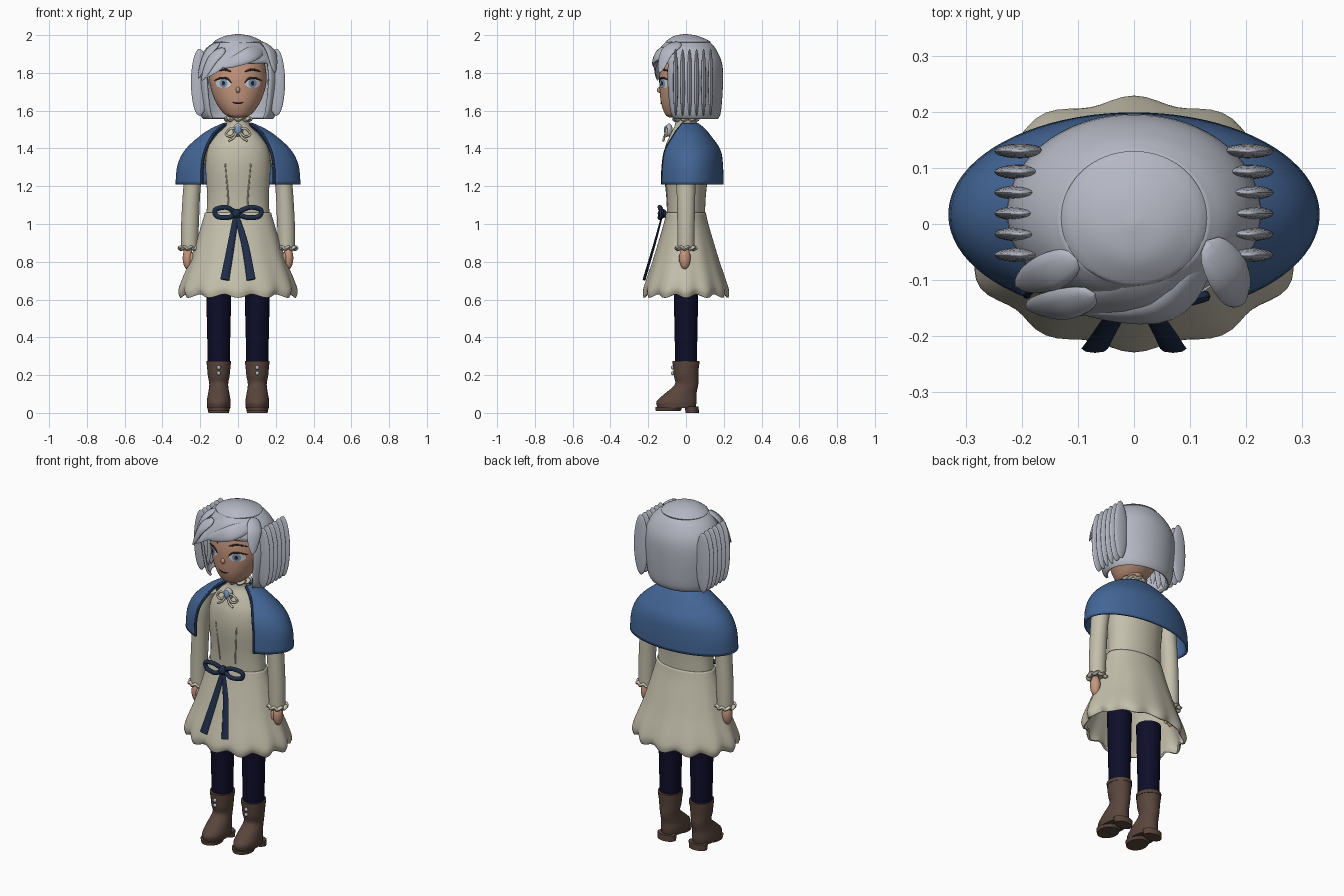
import bpy, bmesh
from math import sin, cos, pi, radians
from mathutils import Vector
from mathutils.bvhtree import BVHTree

if "Cube" in bpy.data.objects:
    bpy.data.objects.remove(bpy.data.objects["Cube"])


def material(name, *rgb):
    m = bpy.data.materials.new(name)
    m.use_nodes = True
    m.diffuse_color = (*rgb, 1)
    m.node_tree.nodes["Principled BSDF"].inputs["Base Color"].default_value = (*rgb, 1)
    return m


HAIR = material("silver hair", .46, .48, .55)
SKIN = material("skin", .56, .31, .21)
CREAM = material("cream cloth", .55, .52, .41)
BLUE = material("blue cape cloth", .055, .13, .3)
NAVY = material("navy tights", .004, .004, .022)
BROWN = material("brown leather", .1, .06, .045)
SASH = material("dark sash", .013, .026, .065)
WHITE = material("eye white", .7, .7, .72)
IRIS = material("blue grey", .2, .32, .5)
DARK = material("dark lash", .03, .015, .012)


def build(name, verts, faces, mat, thick=0):
    """Mesh object from computed geometry, smooth with sharp edges kept."""
    me = bpy.data.meshes.new(name)
    me.from_pydata([tuple(v) for v in verts], [], faces)
    bm = bmesh.new()
    bm.from_mesh(me)
    bmesh.ops.recalc_face_normals(bm, faces=bm.faces)
    bm.to_mesh(me)
    bm.free()
    me.shade_smooth()
    me.set_sharp_from_angle(angle=radians(50))
    me.materials.append(mat)
    ob = bpy.data.objects.new(name, me)
    bpy.context.collection.objects.link(ob)
    if thick:
        mod = ob.modifiers.new("thickness", "SOLIDIFY")
        mod.thickness, mod.offset = thick, 0
    return ob


def spline(rows, steps=4):
    """Catmull-Rom rows through the given tuples."""
    rows = [Vector(r) for r in rows]
    p = [rows[0]] + rows + [rows[-1]]
    out = []
    for a, b, c, d in zip(p, p[1:], p[2:], p[3:]):
        for t in (k / steps for k in range(steps)):
            out.append(b + (c - a) * t / 2 + (a * 2 - b * 5 + c * 4 - d) * t**2 / 2
                       + (b * 3 - a - c * 3 + d) * t**3 / 2)
    return out + [rows[-1]]


def ring_point(r, th):
    return Vector((r[3] + r[1] * sin(th), r[4] - r[2] * cos(th), r[0]))


def loft(name, rings, mat, n=48, caps="bt", warp=None, cut=None, thick=0):
    """Oval rings (z, rx, ry, cx, cy, half front opening in degrees)."""
    rings = spline([tuple(r) + (0,) * (6 - len(r)) for r in rings])
    gap = any(r[5] > 0 for r in rings)
    w = n + 1 if gap else n
    verts, faces = [], []
    for i, r in enumerate(rings):
        g = radians(r[5])
        for k in range(w):
            th = g + (2 * pi - 2 * g) * k / n
            p = ring_point(r, th)
            verts.append(warp(p, th, i / (len(rings) - 1)) if warp else p)
    for i in range(len(rings) - 1):
        for k in range(n):
            if cut and cut(2 * pi * (k + .5) / n, rings[i][0]):
                continue
            a, b = i * w + k, i * w + (k + 1) % w
            faces.append((a, b, b + w, a + w))
    if "b" in caps:
        faces.append(tuple(range(w)))
    if "t" in caps:
        faces.append(tuple(range(len(verts) - w, len(verts))))
    return build(name, verts, faces, mat, thick)


def ball(name, c, r, mat, seg=20):
    bm = bmesh.new()
    bmesh.ops.create_uvsphere(bm, u_segments=seg, v_segments=seg // 2 + 2, radius=1)
    verts = [Vector(c) + v.co * Vector(r) for v in bm.verts]
    faces = [[v.index for v in f.verts] for f in bm.faces]
    bm.free()
    return build(name, verts, faces, mat)


def ribbon(name, points, width, thick, mat, out=(0, -1, 0), shape=None, closed=False, steps=6, n=8):
    """Oval section swept along a curve; its broad side faces out."""
    path = spline(points, steps)
    if closed:
        path.pop()
    m, verts, faces = len(path), [], []
    for i, p in enumerate(path):
        u = i / (m - 1)
        nxt, prv = (path[(i + 1) % m], path[i - 1]) if closed else (path[min(i + 1, m - 1)], path[max(i - 1, 0)])
        tan = (nxt - prv).normalized()
        o = out(p) if callable(out) else Vector(out)
        side = tan.cross(o).normalized()
        nor = side.cross(tan)
        s = shape(u) if shape else 1
        for k in range(n):
            a = 2 * pi * k / n
            verts.append(p + side * width * s * cos(a) + nor * thick * max(s, .2) * sin(a))
    for i in range(m if closed else m - 1):
        for k in range(n):
            a, b, j = i * n, (i + 1) % m * n, (k + 1) % n
            faces.append((a + k, a + j, b + j, b + k))
    if not closed:
        faces += [tuple(range(n)), tuple(range((m - 1) * n, m * n))]
    return build(name, verts, faces, mat)


def ruffle(name, c, rx, ry, mat, waves=9):
    pts = []
    for k in range(waves * 4 + 1):
        a = 2 * pi * k / (waves * 4)
        f = 1 + .07 * cos(a * waves)
        pts.append((c[0] + rx * f * cos(a), c[1] + ry * f * sin(a), c[2] + .006 * sin(a * waves)))
    ribbon(name, pts, .012, .009, mat, (0, 0, 1), closed=True, steps=2)


def surface(ob):
    """Function giving the frontmost point of an object at x, z."""
    tree = BVHTree.FromPolygons([v.co for v in ob.data.vertices], [p.vertices[:] for p in ob.data.polygons])

    def hit(x, z, lift=0):
        p = tree.ray_cast(Vector((x, -1, z)), Vector((0, 1, 0)))[0]
        return p - Vector((0, lift, 0))
    return hit


def plate(name, x, z, rx, rz, mat, lift):
    verts, faces, n = [face(x, z, lift)], [], 24
    for f in (.5, 1):
        verts += [face(x + f * rx * cos(2 * pi * k / n), z + f * rz * sin(2 * pi * k / n), lift) for k in range(n)]
    for k in range(n):
        a, b = 1 + k, 1 + (k + 1) % n
        faces += [(0, a, b), (a, a + n, b + n, b)]
    build(name, verts, faces, mat)


# Head and face
head = loft("head", [(1.565, .03, .03, 0, -.06), (1.58, .07, .07, 0, -.04), (1.64, .115, .117, 0, -.015),
                     (1.72, .145, .135, 0, -.005), (1.8, .15, .14), (1.9, .12, .115), (1.95, .03, .03)], SKIN)
face = surface(head)
ball("nose", face(0, 1.71, -.002), (.012, .017, .016), SKIN)
taper = lambda u: .25 + .75 * sin(pi * u)
for s, side in ((-1, "right"), (1, "left")):
    x = s * .077
    plate(side + "_eye_white", x, 1.745, .04, .025, WHITE, .002)
    plate(side + "_iris", x, 1.745, .021, .025, IRIS, .004)
    plate(side + "_pupil", x, 1.745, .009, .012, DARK, .006)
    lash = [face(x + s * d, 1.745 + h, .004) for d, h in ((-.042, .002), (-.018, .025), (.018, .027), (.05, .013))]
    ribbon(side + "_upper_lash", lash, .006, .004, DARK, shape=taper)
    brow = [face(x + s * d, 1.81 + h, .003) for d, h in ((-.042, -.004), (0, .008), (.045, -.004))]
    ribbon(side + "_eyebrow", brow, .006, .004, DARK, shape=taper)
ribbon("mouth", [face(x, z, .001) for x, z in ((-.032, 1.646), (0, 1.638), (.032, 1.646))], .004, .003, DARK, shape=taper)

# Hair: bob shell with an open front, side fins, swept fringe
loft("hair_shell", [(1.56, .18, .135, 0, .03), (1.6, .2, .155, 0, .025), (1.75, .22, .17, 0, .02),
                    (1.85, .21, .165, 0, .02), (1.92, .17, .14, 0, .015), (1.957, .125, .115, 0, .01),
                    (1.965, .12, .11, 0, .01), (1.99, .065, .06), (2, .004, .004)], HAIR, 60, "t",
     cut=lambda th, z: z < 1.85 and abs((th + pi) % (2 * pi) - pi) < radians(50), thick=.012)
for s, side in ((-1, "right"), (1, "left")):
    for k in range(6):
        y = -.055 + k * .037
        ball(f"{side}_hair_fin_{k + 1}", (s * .203, y, 1.75), (.046, .013, .178), HAIR)
locks = {
    "fringe_main": (((.11, -.03, 1.965), (.0, -.125, 1.925), (-.19, -.15, 1.77)), .05),
    "fringe_lower": (((.13, -.06, 1.93), (.05, -.155, 1.89), (-.09, -.16, 1.83)), .042),
    "fringe_left": (((.13, -.03, 1.96), (.175, -.1, 1.91), (.195, -.14, 1.8)), .042),
    "fringe_right": (((-.1, -.06, 1.96), (-.16, -.09, 1.9), (-.21, -.11, 1.77)), .035),
    "fringe_temple": (((-.07, -.125, 1.93), (-.135, -.145, 1.87), (-.19, -.15, 1.76)), .035),
}
for name, (pts, width) in locks.items():
    ribbon(name, pts, width, .014, HAIR, lambda p: p - Vector((0, .02, 1.8)),
           lambda u: .04 + .96 * sin(pi * u**.8)**.7, n=12)

# Dress: bodice, collar, skirt
loft("neck", [(1.5, .05, .048), (1.6, .05, .048)], SKIN, 24)
bodice = loft("bodice", [(1.04, .168, .1), (1.15, .163, .105), (1.3, .172, .12), (1.4, .16, .112),
                         (1.47, .115, .085), (1.52, .065, .06), (1.56, .06, .056)], CREAM)
front = surface(bodice)
ruffle("collar_ruffle", (0, 0, 1.555), .062, .058, CREAM)


def pleat(p, th, u):
    """Twelve folds that deepen toward the hem."""
    f = (1 - u)**1.5 * cos(12 * th)
    return Vector((p.x * (1 + .04 * f), p.y * (1 + .04 * f), p.z - .01 * f))


loft("skirt", [(.62, .29, .212), (.65, .302, .217), (.7, .29, .205), (.8, .25, .172), (.9, .217, .142),
               (1, .187, .113), (1.06, .17, .1)], CREAM, 96, "", pleat, thick=.01)
for s, side in ((-1, "right"), (1, "left")):
    seam = [front(s * x, z) for x, z in ((.068, 1.32), (.057, 1.2), (.05, 1.1))]
    ribbon(side + "_bodice_seam", seam, .004, .004, CREAM)

# Cape and its edge trim
cape = [(1.53, .075, .05, 0, .01, 60), (1.5, .14, .085, 0, .012, 50), (1.46, .2, .115, 0, .015, 44),
        (1.39, .275, .16, 0, .017, 39), (1.31, .315, .173, 0, .017, 37), (1.21, .325, .176, 0, .017, 36)]
loft("cape", cape, BLUE, 64, "", thick=.012)
for s, side in ((-1, "right"), (1, "left")):
    edge = [ring_point(r, s * radians(r[5])) for r in cape]
    ribbon(side + "_cape_trim", edge, .008, .008, SASH)
    loop = [(0, -.1, 1.5), (s * .04, -.105, 1.505), (s * .065, -.1, 1.475), (s * .035, -.11, 1.465), (0, -.1, 1.5)]
    ribbon(side + "_collar_loop", loop, .006, .006, CREAM)
    ribbon(side + "_collar_cord", [(0, -.1, 1.5), (s * .02, -.115, 1.46), (s * .05, -.12, 1.44)], .006, .006, CREAM)
ball("brooch_setting", (0, -.09, 1.497), (.028, .02, .035), HAIR)
ball("brooch_stone", (0, -.105, 1.497), (.018, .012, .025), IRIS)

# Sash bow
ball("sash_knot", (-.01, -.125, 1.055), (.026, .025, .025), SASH)
for s, side in ((-1, "right"), (1, "left")):
    loop = [(-.01, -.12, 1.055), (s * .06, -.14, 1.088), (s * .12, -.13, 1.075),
            (s * .11, -.13, 1.04), (s * .05, -.14, 1.035), (-.01, -.12, 1.055)]
    ribbon(side + "_sash_loop", loop, .013, .011, SASH)
    tail = [(-.01, -.125, 1.05), (s * .035, -.165, .9), (s * .07, -.222, .705)]
    ribbon(side + "_sash_tail", tail, .024, .008, SASH, shape=lambda u: .55 + .45 * u)

# Arms, legs and boots
for s, side in ((-1, "right"), (1, "left")):
    loft(side + "_sleeve", [(.87, .044, .044, s * .257), (1, .047, .046, s * .254), (1.2, .046, .05, s * .243),
                            (1.35, .052, .055, s * .22), (1.43, .04, .045, s * .19)], CREAM, 28)
    ruffle(side + "_cuff", (s * .258, 0, .872), .047, .046, CREAM, 8)
    ball(side + "_hand", (s * .266, -.006, .82), (.027, .03, .06), SKIN)
    ball(side + "_thumb", (s * .245, -.026, .815), (.011, .012, .034), SKIN)
    x = s * .102
    loft(side + "_leg", [(.2, .057, .056, x), (.4, .061, .06, x), (.7, .068, .066, x)], NAVY, 28)
    loft(side + "_boot", [(.025, .06, .1, x, -.05), (.06, .063, .106, x, -.05), (.1, .057, .085, x, -.03),
                          (.15, .05, .062, x, .003), (.2, .058, .065, x), (.27, .064, .07, x)], BROWN, 32)
    loft(side + "_boot_cuff", [(.255, .065, .071, x), (.275, .066, .072, x)], BROWN, 32)
    loft(side + "_sole", [(.01, .055, .065, x, -.095), (.03, .062, .072, x, -.09)], BROWN, 32)
    loft(side + "_heel", [(0, .055, .035, x, .033), (.035, .058, .037, x, .03)], BROWN, 32)
    for k, z in enumerate((.21, .24)):
        ball(f"{side}_boot_button_{k + 1}", (x, -.07, z), (.011, .009, .011), HAIR, 12)
